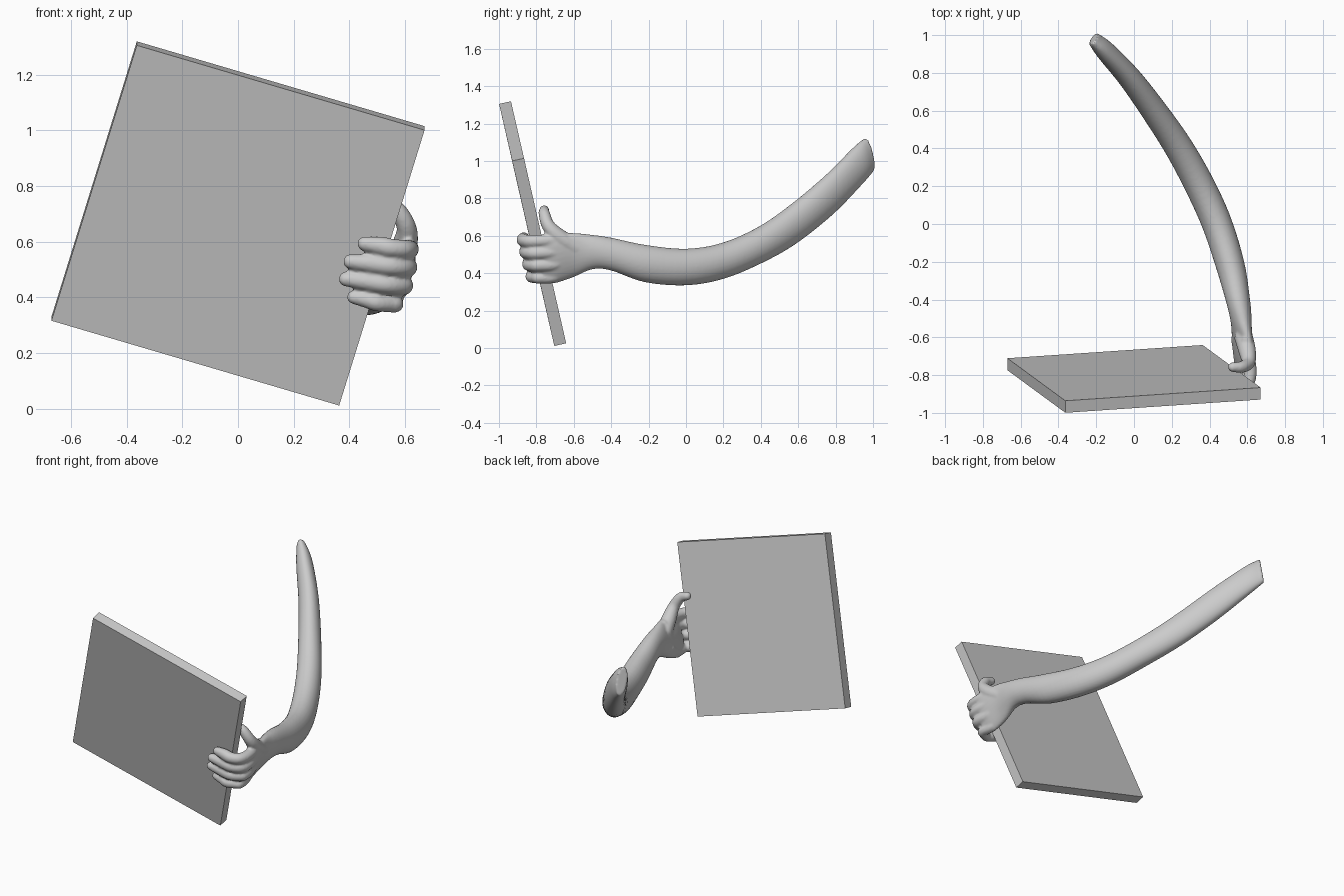
import bpy, bmesh, math
from mathutils import Vector, Matrix

if "Cube" in bpy.data.objects:
    bpy.data.objects.remove(bpy.data.objects["Cube"])


def new_object(name, bm):
    bmesh.ops.recalc_face_normals(bm, faces=bm.faces[:])
    me = bpy.data.meshes.new(name)
    bm.to_mesh(me)
    bm.free()
    ob = bpy.data.objects.new(name, me)
    bpy.context.collection.objects.link(ob)
    return ob


def spline(rows, steps=6):
    """Catmull-Rom through rows of numbers."""
    P = [Vector(r) for r in rows]
    P = [2 * P[0] - P[1]] + P + [2 * P[-1] - P[-2]]
    out = []
    for i in range(1, len(P) - 2):
        a, b, c, d = P[i - 1:i + 3]
        for k in range(steps):
            t = k / steps
            out.append(0.5 * (2 * b + (c - a) * t + (2 * a - 5 * b + 4 * c - d) * t * t
                              + (3 * b - a - 3 * c + d) * t ** 3))
    return out + [P[-2]]


def loft(bm, rows, upright=False, n=28):
    """Closed tube; rows are x, y, z, half width, half height, lean x, lean y."""
    S = spline(rows)
    rings = []
    for i, s in enumerate(S):
        c = Vector(s[:3])
        t = Vector(S[min(i + 1, len(S) - 1)][:3]) - Vector(S[max(i - 1, 0)][:3])
        side = t.cross(Vector((0, 0, 1))).normalized()
        up = Vector((s[5], s[6], 1)) if upright else side.cross(t).normalized()
        rings.append([bm.verts.new(c + side * s[3] * math.cos(a) + up * s[4] * math.sin(a))
                      for a in (2 * math.pi * k / n for k in range(n))])
    for r, q in zip(rings, rings[1:]):
        for k in range(n):
            bm.faces.new((r[k], r[(k + 1) % n], q[(k + 1) % n], q[k]))
    bm.faces.new(rings[0])
    bm.faces.new(rings[-1])


def digit(bm, pts):
    """Finger tube with a round tip; points are x, y, z, radius."""
    loft(bm, [(x, y, z, r, r, 0, 0) for x, y, z, r in pts], n=16)
    x, y, z, r = pts[-1]
    bmesh.ops.create_uvsphere(bm, u_segments=16, v_segments=10, radius=r,
                              matrix=Matrix.Translation((x, y, z)))


# Square board, tilted and turned
u = Vector((1.035, 0.07, -0.305)).normalized()
nrm = Vector((0, 0.975, 0.222)).normalized()
w = u.cross(nrm).normalized()
rot = Matrix((u, nrm, w)).transposed().to_4x4()
bm = bmesh.new()
bmesh.ops.create_cube(bm, size=1, matrix=Matrix.Translation((0, -0.82, 0.665)) @ rot
                      @ Matrix.Diagonal((1.08, 0.065, 1.06, 1)))
new_object("board", bm)

# Arm and palm as one tube
bm = bmesh.new()
loft(bm, [
    (-0.215, 0.98, 1.035, 0.034, 0.09, 0, -0.22),
    (-0.15, 0.915, 0.97, 0.052, 0.105, 0, -0.12),
    (-0.02, 0.77, 0.823, 0.062, 0.118, 0, 0),
    (0.12, 0.58, 0.667, 0.07, 0.112, 0, 0),
    (0.24, 0.40, 0.553, 0.076, 0.10, 0, 0),
    (0.35, 0.20, 0.467, 0.08, 0.097, 0, 0),
    (0.44, 0.0, 0.433, 0.08, 0.098, 0, 0),
    (0.51, -0.22, 0.452, 0.076, 0.10, 0, 0),
    (0.55, -0.40, 0.502, 0.064, 0.088, 0, 0),
    (0.566, -0.50, 0.513, 0.056, 0.092, 0.1, 0),
    (0.573, -0.60, 0.497, 0.046, 0.118, 0.25, 0),
    (0.585, -0.70, 0.478, 0.04, 0.132, 0.28, 0),
    (0.592, -0.765, 0.468, 0.03, 0.122, 0.28, 0)], upright=True)

# Four fingers gripping round the board edge: knuckle height, knuckle x, tip x, tip z, radius
for kz, kx, tx, tz, r in [(0.572, 0.612, 0.455, 0.592, 0.034),
                          (0.508, 0.606, 0.405, 0.528, 0.035),
                          (0.442, 0.592, 0.388, 0.465, 0.034),
                          (0.376, 0.560, 0.415, 0.400, 0.031)]:
    front = (-0.682 - 0.222 * kz) / 0.975 - 0.036
    digit(bm, [(kx - 0.022, -0.60, 0.52 + (kz - 0.475) * 0.7, r * 0.8),
               (kx - 0.005, -0.70, kz + 0.006, r * 0.95),
               (kx + 0.004, -0.785, kz, r),
               (kx - 0.012, front + 0.02, kz, r),
               (kx - 0.06, front - 0.005, kz + 0.004, r),
               ((kx + tx) / 2 - 0.02, front - 0.003, (kz + tz) / 2 + 0.002, r),
               (tx, front, tz, r * 0.78)])

# Thumb raised behind the board
digit(bm, [(0.578, -0.59, 0.535, 0.05),
           (0.60, -0.675, 0.590, 0.046),
           (0.605, -0.735, 0.652, 0.036),
           (0.57, -0.757, 0.715, 0.031),
           (0.523, -0.758, 0.738, 0.026)])

# Blend arm, palm and digits into one smooth skin
arm = new_object("arm_and_hand", bm)
m = arm.modifiers.new("blend", 'REMESH')
m.mode = 'VOXEL'
m.voxel_size = 0.0075
m = arm.modifiers.new("soften", 'SMOOTH')
m.factor = 0.5
m.iterations = 4
bpy.context.view_layer.objects.active = arm
arm.select_set(True)
for name in ("blend", "soften"):
    bpy.ops.object.modifier_apply(modifier=name)
bpy.ops.object.shade_smooth_by_angle(angle=math.radians(50))
